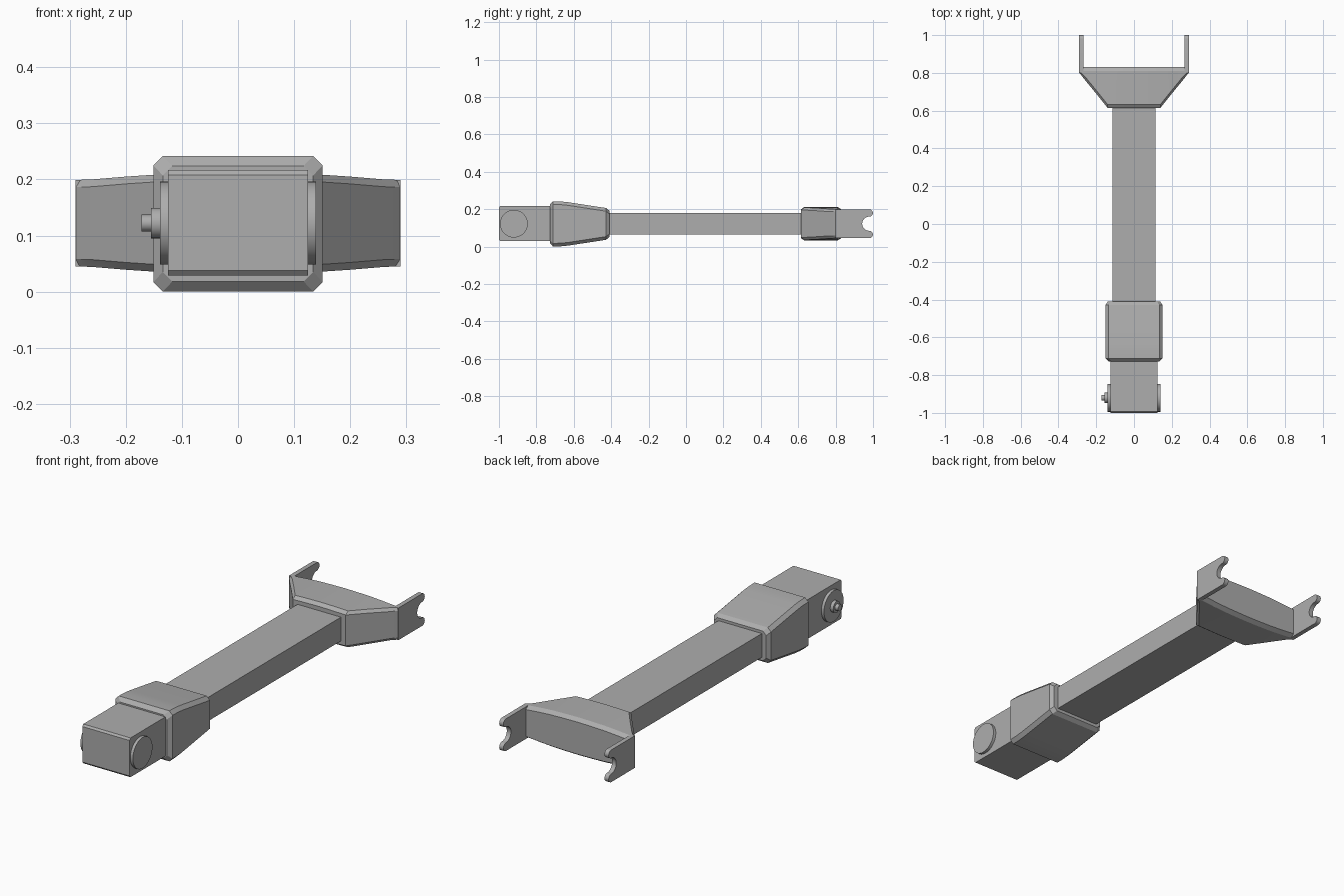
import bpy, bmesh, math
from mathutils import Vector

if "Cube" in bpy.data.objects:
    bpy.data.objects.remove(bpy.data.objects["Cube"], do_unlink=True)

MID = 0.122  # height of the long axis

grey = bpy.data.materials.new("plain grey")
grey.use_nodes = True
grey.diffuse_color = (0.42, 0.42, 0.42, 1)
grey.node_tree.nodes["Principled BSDF"].inputs["Base Color"].default_value = (0.42, 0.42, 0.42, 1)


def loft(name, rings, smooth=30):
    """Skin matching rings of points and cap both ends."""
    bm = bmesh.new()
    loops = [[bm.verts.new(p) for p in ring] for ring in rings]
    n = len(loops[0])
    for a, b in zip(loops, loops[1:]):
        for i in range(n):
            j = (i + 1) % n
            bm.faces.new((a[i], a[j], b[j], b[i]))
    bm.faces.new(loops[0])
    bm.faces.new(loops[-1])
    bmesh.ops.recalc_face_normals(bm, faces=bm.faces)
    mesh = bpy.data.meshes.new(name)
    bm.to_mesh(mesh)
    bm.free()
    mesh.materials.append(grey)
    obj = bpy.data.objects.new(name, mesh)
    bpy.context.collection.objects.link(obj)
    bpy.context.view_layer.objects.active = obj
    obj.select_set(True)
    bpy.ops.object.shade_smooth_by_angle(angle=math.radians(smooth))
    obj.select_set(False)
    return obj


def side_plate(name, profile, x0, x1):
    """Extrude a (y, z offset) profile across x."""
    return loft(name, [[(x, y, MID + z) for y, z in profile] for x in (x0, x1)])


def turned(name, steps, y, sides=48):
    """Stepped round part along x from (x, radius) pairs."""
    angles = [2 * math.pi * i / sides for i in range(sides)]
    return loft(name, [[(x, y + r * math.cos(a), MID + r * math.sin(a)) for a in angles]
                       for x, r in steps])


def octagon(y, w, h, c):
    half = [(w, h - c), (w - c, h)]
    pts = half + [(-x, z) for x, z in reversed(half)]
    pts += [(-x, -z) for x, z in pts]
    return [(x, y, MID - 0.001 + z) for x, z in pts]


def arc(cy, cz, r, start, end, steps=10):
    return [(cy + r * math.cos(math.radians(start + (end - start) * i / steps)),
             cz + r * math.sin(math.radians(start + (end - start) * i / steps)))
            for i in range(steps + 1)]


# Long beam
side_plate("beam", [(-0.5, -0.057), (0.7, -0.057), (0.7, 0.057), (-0.5, 0.057)], -0.115, 0.115)

# End block with chamfered front edges
side_plate("end_block", [(-0.65, -0.093), (-0.992, -0.093), (-1, -0.084),
                         (-1, 0.086), (-0.992, 0.095), (-0.65, 0.095)], -0.125, 0.125)

# Pivot discs, with a stepped pin on the right
turned("left_disc", [(0.12, 0.074), (0.139, 0.074)], -0.92)
turned("right_disc", [(-0.12, 0.074), (-0.139, 0.074)], -0.92)
turned("pin_collar", [(-0.13, 0.027), (-0.155, 0.027)], -0.92)
turned("pin_tip", [(-0.15, 0.015), (-0.172, 0.015)], -0.92)

# Tapered sleeve
sections = [(-0.728, 0.134, 0.103), (-0.711, 0.151, 0.121), (-0.67, 0.151, 0.12),
            (-0.63, 0.151, 0.116), (-0.428, 0.151, 0.085), (-0.41, 0.138, 0.071)]
loft("sleeve", [octagon(y, w, h, 0.017) for y, w, h in sections], 15)

# Fork bridge, skinned from side to side
half = [(0.0, 0.615, 0.09), (0.07, 0.615, 0.089), (0.14, 0.615, 0.087),
        (0.2, 0.69, 0.083), (0.26, 0.763, 0.078), (0.289, 0.8, 0.077)]
rings = []
for x, front, h in [(-x, f, h) for x, f, h in reversed(half[1:])] + half:
    top = [(front, h - 0.013), (min(front + 0.018, 0.808), h), (0.81, h), (0.83, h - 0.013)]
    ring = top + [(y, -z) for y, z in reversed(top)]
    rings.append([(x, y, MID + z) for y, z in ring])
loft("fork_bridge", rings, 15)

# Fork prongs with open round notches
upper = [(0.8, 0.077)] + arc(0.98, 0.0575, 0.0195, 90, -90) + arc(0.98, 0, 0.038, 90, 180)
prong = upper + [(y, -z) for y, z in reversed(upper[:-1])]
for side, s in (("left", 1), ("right", -1)):
    side_plate(side + "_prong", prong, s * 0.268, s * 0.29)
